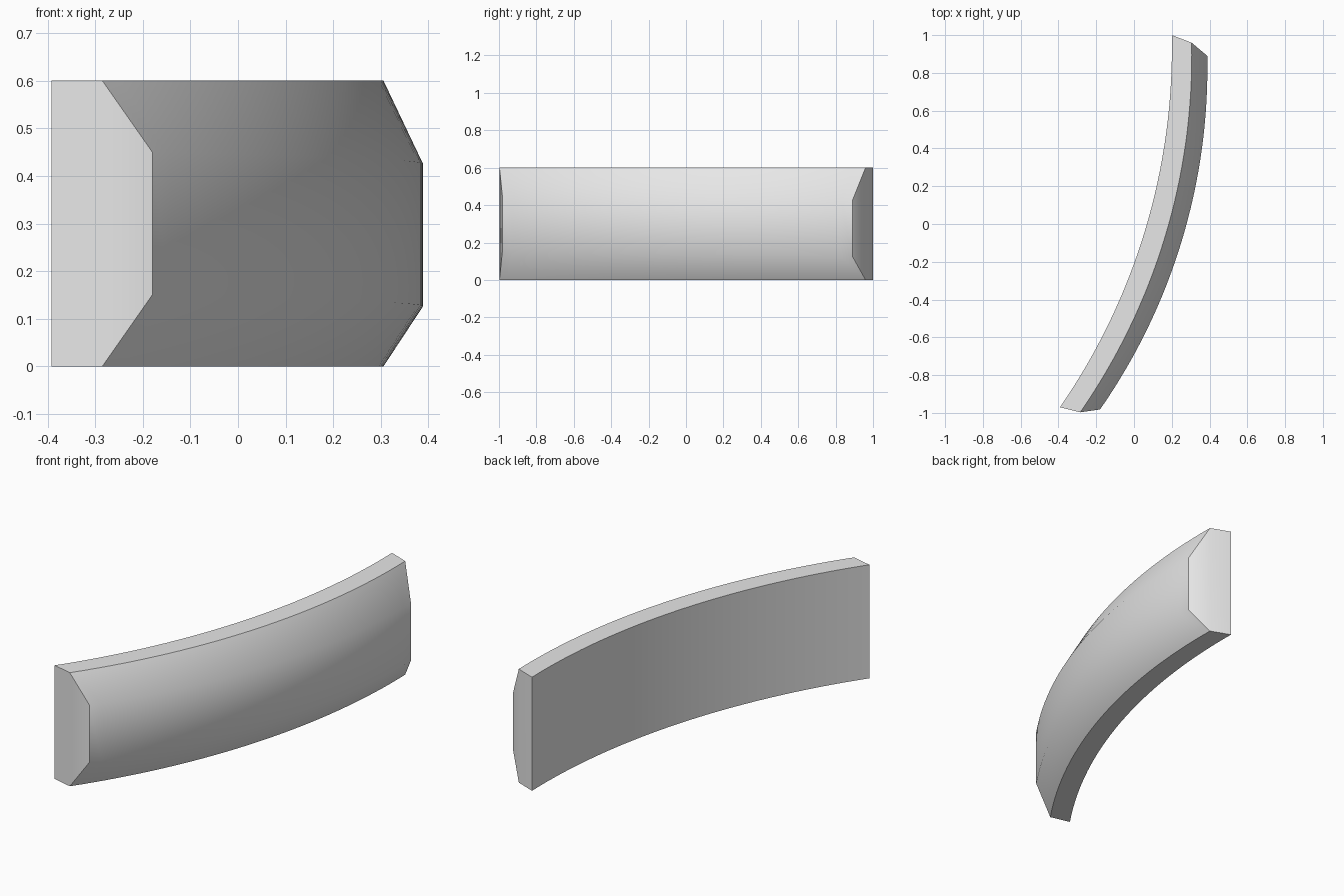
import bpy, bmesh, math
from mathutils import Vector

if "Cube" in bpy.data.objects:
    bpy.data.objects.remove(bpy.data.objects["Cube"])

SEG = 32

def arc(p0, p1, sag):
    """Points on a circular arc from p0 to p1 bulging right by sag."""
    a, b = Vector(p0), Vector(p1)
    d = a - b
    c = d.length / 2
    n = Vector((d.y, -d.x)).normalized()
    r = (c * c + sag * sag) / (2 * sag)
    centre = (a + b) / 2 - n * (r - sag)
    half = math.asin(c / r)
    base = math.atan2(n.y, n.x)
    return [centre + r * Vector((math.cos(base + half - 2 * half * i / SEG),
                                 math.sin(base + half - 2 * half * i / SEG)))
            for i in range(SEG + 1)]

# Plan curves: inner face, sharp rim, outer bulge
inner = arc((0.20, 1.0), (-0.392, -0.97), 0.162)
rim = arc((0.305, 0.96), (-0.285, -0.997), 0.162)
bulge = arc((0.388, 0.89), (-0.18, -0.982), 0.155)

bm = bmesh.new()
rings = []
for i in range(SEG + 1):
    s = 0.025 * (1 - i / SEG)          # bulge rises slightly along the length
    section = [(inner[i], 0), (rim[i], 0), (bulge[i], 0.15 - s),
               (bulge[i], 0.45 - s), (rim[i], 0.6), (inner[i], 0.6)]
    rings.append([bm.verts.new((p.x, p.y, z)) for p, z in section])

# Sides swept along the curve
for a, b in zip(rings, rings[1:]):
    for k in range(6):
        j = (k + 1) % 6
        bm.faces.new((a[k], a[j], b[j], b[k]))
# End caps, split at the rim
for r in (rings[0], rings[-1]):
    bm.faces.new((r[0], r[1], r[4], r[5]))
    bm.faces.new((r[1], r[2], r[3], r[4]))
bmesh.ops.recalc_face_normals(bm, faces=bm.faces)

mesh = bpy.data.meshes.new("curved_panel")
bm.to_mesh(mesh)
bm.free()
panel = bpy.data.objects.new("curved_panel", mesh)
bpy.context.collection.objects.link(panel)

mat = bpy.data.materials.new("light grey")
mat.diffuse_color = (0.8, 0.8, 0.8, 1)
mat.use_nodes = True
mat.node_tree.nodes["Principled BSDF"].inputs["Base Color"].default_value = mat.diffuse_color
mesh.materials.append(mat)

bpy.context.view_layer.objects.active = panel
panel.select_set(True)
bpy.ops.object.shade_smooth_by_angle(angle=math.radians(46))
